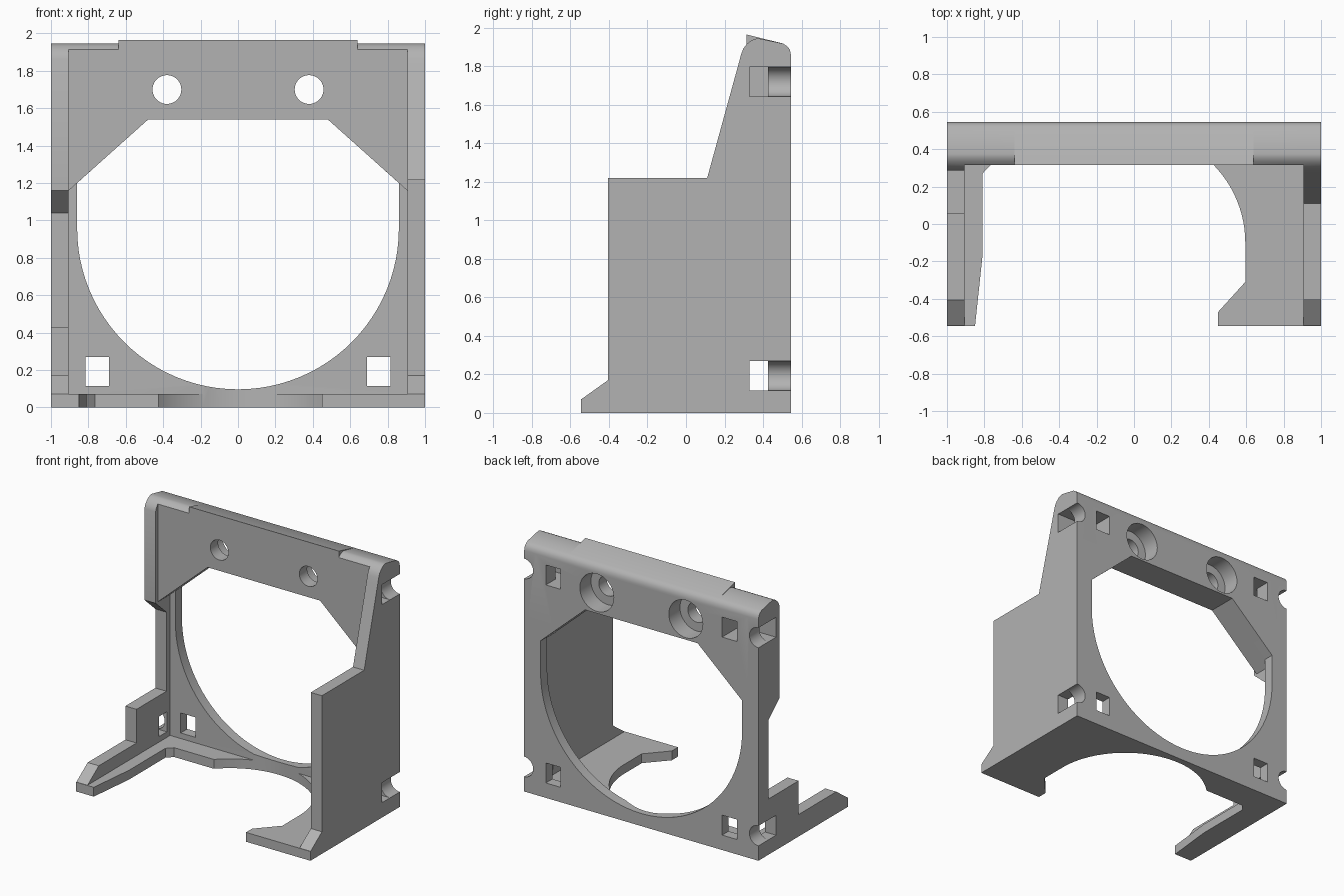
import bpy, bmesh, math

cube = bpy.data.objects.get("Cube")
if cube:
    bpy.data.objects.remove(cube, do_unlink=True)

grey = bpy.data.materials.new("plain_grey")
grey.use_nodes = True
grey.diffuse_color = (0.45, 0.45, 0.45, 1)
grey.node_tree.nodes["Principled BSDF"].inputs["Base Color"].default_value = (0.45, 0.45, 0.45, 1)

AXES = {"x": lambda a, b, t: (t, a, b),
        "y": lambda a, b, t: (a, t, b),
        "z": lambda a, b, t: (a, b, t)}


def prism(name, axis, outline, start, end):
    """Extrude a 2D outline along one axis."""
    bm = bmesh.new()
    place = AXES[axis]
    face = bm.faces.new([bm.verts.new(place(a, b, start)) for a, b in outline])
    new = bmesh.ops.extrude_face_region(bm, geom=[face])["geom"]
    shift = place(0, 0, end - start)
    bmesh.ops.translate(bm, vec=shift, verts=[v for v in new if isinstance(v, bmesh.types.BMVert)])
    bmesh.ops.recalc_face_normals(bm, faces=bm.faces)
    mesh = bpy.data.meshes.new(name)
    bm.to_mesh(mesh)
    bm.free()
    mesh.materials.append(grey)
    obj = bpy.data.objects.new(name, mesh)
    bpy.context.collection.objects.link(obj)
    return obj


def rect(a0, a1, b0, b1):
    return [(a0, b0), (a1, b0), (a1, b1), (a0, b1)]


def arc(a, b, radius, start, end, steps):
    angles = [math.radians(start + (end - start) * i / steps) for i in range(steps + 1)]
    return [(a + radius * math.cos(t), b + radius * math.sin(t)) for t in angles]


def circle(a, b, radius, steps=40):
    return arc(a, b, radius, 0, 360, steps)[:-1]


def combine(body, tool, operation):
    """Apply a boolean and discard the tool."""
    tool.hide_render = True
    mod = body.modifiers.new("boolean", "BOOLEAN")
    mod.operation, mod.solver, mod.object = operation, "EXACT", tool
    bpy.context.view_layer.objects.active = body
    bpy.ops.object.modifier_apply(modifier=mod.name)
    bpy.data.objects.remove(tool, do_unlink=True)


BACK, PLATE, HEAD, INNER = 0.545, 0.465, 0.315, 0.905

# Rounded crest shared by the header ends and the side walls
back_crest = [(BACK, 1.86), (0.54, 1.885), (0.527, 1.903), (0.505, 1.918), (0.375, 1.945)]
front_crest = [(0.355, 1.942), (0.335, 1.932)]
wall_crest = [(HEAD, 1.915), (0.298, 1.893), (0.287, 1.865)]

# Thin back plate
body = prism("fan_bracket", "y", rect(-1, 1, 0, 1.3), PLATE, BACK)

# Thick header with a raised lip in the middle
header = prism("header", "x", [(HEAD, 1.1), (BACK, 1.1)] + back_crest + front_crest + [(HEAD, 1.915)],
               -INNER, INNER)
lip = prism("header_lip", "x", [(HEAD, 1.8), (0.5, 1.8), (0.505, 1.918), (HEAD, 1.965)], -0.64, 0.64)
combine(header, lip, "UNION")
slope = [(-INNER, 1.16), (-0.48, 1.54), (0.48, 1.54), (INNER, 1.16)]
combine(header, prism("header_slope", "y", [(-1.2, 1), (-1.2, 1.16)] + slope + [(1.2, 1.16), (1.2, 1)], 0, 1),
        "DIFFERENCE")

# Tall side wall
tall_wall = prism("left_wall", "x",
                  [(-BACK, 0), (BACK, 0)] + back_crest + front_crest + wall_crest
                  + [(0.275, 1.82), (0.11, 1.22), (-0.405, 1.22), (-0.405, 0.17), (-BACK, 0.07)],
                  INNER, 1)

# Cut-away side wall with low arm, step, post and upper wing
low_wall = prism("right_wall", "x",
                 [(-BACK, 0), (BACK, 0)] + back_crest + front_crest + wall_crest
                 + [(0.287, 1.16), (0.42, 1.04), (0.42, 0.43), (0.055, 0.43), (0.055, 0.17),
                    (-0.405, 0.17), (-BACK, 0.07)],
                 -1, -INNER)

# Floor with one wide foot and one slim arm
floor = prism("floor", "z",
              [(1, -BACK), (1, BACK), (-1, BACK), (-1, -BACK), (-0.85, -BACK), (-0.81, -0.17),
               (-0.81, 0.27), (-0.765, HEAD), (0.4, HEAD), (0.4, -0.1), (0.595, -0.1),
               (0.595, -0.31), (0.45, -0.47), (0.45, -BACK)], 0, 0.072)

for part in (header, tall_wall, low_wall, floor):
    combine(body, part, "UNION")

# Main opening: round below, sloped corners above
opening = arc(0, 0.957, 0.86, 180, 360, 48) + [(0.86, 1.2), (0.48, 1.54), (-0.48, 1.54), (-0.86, 1.2)]
combine(body, prism("opening", "y", opening, 0.4, 0.7), "DIFFERENCE")

# Round bay in the floor
combine(body, prism("floor_bay", "z", arc(0, -0.1, 0.595, 0, 180, 48), -0.1, 0.15), "DIFFERENCE")

for side in (-1, 1):
    # Counterbored screw holes
    combine(body, prism("screw_hole", "y", circle(side * 0.38, 1.7, 0.077), 0.2, 0.7), "DIFFERENCE")
    combine(body, prism("screw_recess", "y", circle(side * 0.38, 1.7, 0.145), 0.41, 0.7), "DIFFERENCE")
    # Tie channels around the four corners
    for z in (0.192, 1.72):
        low, high = z - 0.077, z + 0.077
        combine(body, prism("tie_slot", "x", rect(0.33, 0.425, low, high), side * 0.69, side * 1.1),
                "DIFFERENCE")
        combine(body, prism("tie_window", "y", rect(*sorted((side * 0.69, side * 0.815)), low, high), 0.33, 0.7),
                "DIFFERENCE")
        combine(body, prism("tie_groove", "y", circle(side, z, 0.077), 0.42, 0.7), "DIFFERENCE")

# Smooth curved surfaces, keep hard edges
bpy.ops.object.select_all(action="DESELECT")
body.select_set(True)
bpy.context.view_layer.objects.active = body
bpy.ops.object.shade_smooth_by_angle(angle=math.radians(30))
